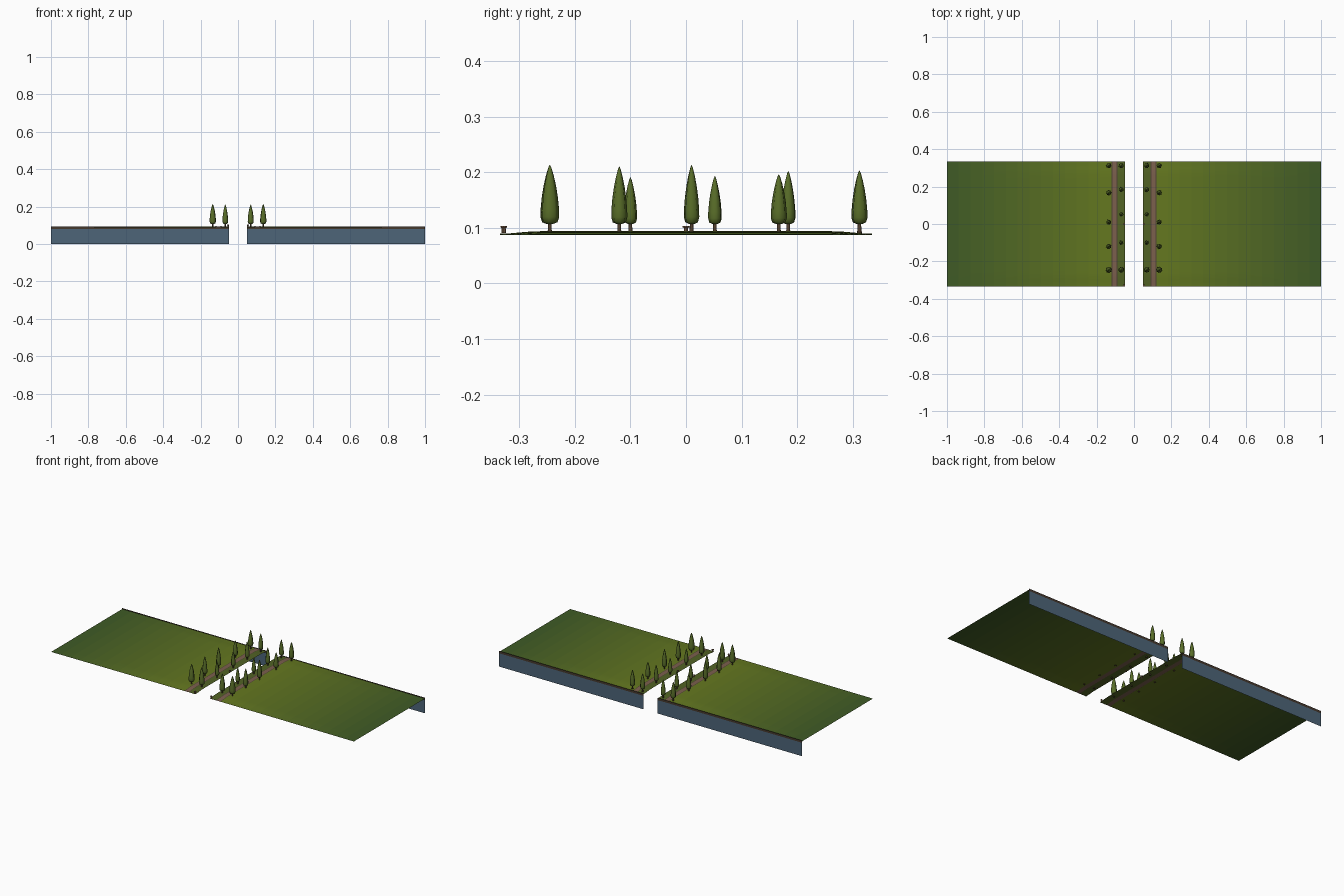
import bpy, bmesh, math, random

if "Cube" in bpy.data.objects:
    bpy.data.objects.remove(bpy.data.objects["Cube"])

random.seed(4)
Y = 0.335          # half depth of the land
INNER = 0.047      # half width of the open channel


def material(name, r, g, b):
    m = bpy.data.materials.new(name)
    m.diffuse_color = (r, g, b, 1)
    m.use_nodes = True
    m.node_tree.nodes["Principled BSDF"].inputs["Base Color"].default_value = m.diffuse_color
    return m


WALL = material("wall_blue", 0.075, 0.13, 0.19)
EARTH = material("earth", 0.06, 0.04, 0.027)
PATH = material("path_dirt", 0.20, 0.115, 0.075)
KERB = material("kerb", 0.08, 0.055, 0.035)
VERGE = material("verge_grass", 0.085, 0.125, 0.018)
LEAF = material("leaf", 0.10, 0.155, 0.022)
BARK = material("bark", 0.075, 0.045, 0.025)
WOOD = material("post_wood", 0.24, 0.14, 0.08)
BANDS = 14
FIELD = []
for i in range(BANDS):
    t = i / (BANDS - 1)
    FIELD.append(material(f"field_{i}", 0.13 - 0.08 * t, 0.19 - 0.085 * t, 0.014 + 0.005 * t))


def build(name, verts, faces, mats, smooth=False, mat_of=None):
    me = bpy.data.meshes.new(name)
    me.from_pydata(verts, [], faces)
    for m in mats:
        me.materials.append(m)
    for i, p in enumerate(me.polygons):
        p.use_smooth = smooth
        if mat_of:
            p.material_index = mat_of(i)
    ob = bpy.data.objects.new(name, me)
    bpy.context.collection.objects.link(ob)
    return ob


def height(x, y):
    # gentle fall toward the outer ends and the front and back edges
    fx = 1 - max(0, (abs(x) - 0.12) / 0.88) ** 1.3
    fy = min(1, (Y - abs(y)) / 0.07)
    fy = fy * fy * (3 - 2 * fy)
    return 0.0875 + 0.0065 * fx * (0.3 + 0.7 * fy)


def sheet(name, xs, ys, mats, lift=0.0, mat_of=None):
    # ground strip that follows the land height, normals upward
    verts = [(x, y, height(x, y) + lift) for x in xs for y in ys]
    n, faces = len(ys), []
    up = xs[-1] > xs[0]
    for i in range(len(xs) - 1):
        for j in range(n - 1):
            f = (i * n + j, (i + 1) * n + j, (i + 1) * n + j + 1, i * n + j + 1)
            faces.append(f if up else f[::-1])
    return build(name, verts, faces, mats, True, mat_of)


def lathe(name, profile, sides, mat, loc, lobe=0.0, smooth=True):
    # turned shape, optionally with alternating lobes round the outline
    verts, faces = [], []
    turn = random.uniform(0, math.tau)
    for r, z in profile:
        for k in range(sides):
            a = math.tau * k / sides + turn
            q = r * (1 - lobe * (k % 2))
            verts.append((loc[0] + q * math.cos(a), loc[1] + q * math.sin(a), loc[2] + z))
    for i in range(len(profile) - 1):
        for k in range(sides):
            m = (k + 1) % sides
            faces.append((i * sides + k, i * sides + m, (i + 1) * sides + m, (i + 1) * sides + k))
    faces.append(tuple(reversed(range(sides))))
    faces.append(tuple(range((len(profile) - 1) * sides, len(profile) * sides)))
    return build(name, verts, faces, [mat], smooth)


def upright(name, x0, x1, y, z0, z1, mat):
    lo, hi = sorted((x0, x1))
    return build(name, [(hi, y, z0), (lo, y, z0), (lo, y, z1), (hi, y, z1)], [(0, 1, 2, 3)], [mat])


# cypress crown profile: radius share, height share
CROWN = [(0.35, 0), (0.82, 0.03), (1, 0.12), (0.98, 0.25), (0.86, 0.45),
         (0.66, 0.65), (0.42, 0.82), (0.18, 0.95), (0.03, 1)]
# x, y, top, crown radius
TREES = [(0.135, 0.312, 0.203, 0.0145), (0.135, 0.167, 0.196, 0.0145),
         (0.135, 0.010, 0.213, 0.0140), (0.135, -0.120, 0.210, 0.0145),
         (0.135, -0.245, 0.213, 0.0170), (0.068, 0.312, 0.200, 0.0140),
         (0.068, 0.184, 0.202, 0.0135), (0.068, 0.052, 0.193, 0.0125),
         (0.068, -0.100, 0.191, 0.0120), (0.068, -0.245, 0.211, 0.0160)]
YS = [-Y + 2 * Y * j / 36 for j in range(37)]

for s, side in ((-1, "left"), (1, "right")):
    # grass field with a colour fade outward
    xs = [s * (0.118 + 0.882 * i / BANDS) for i in range(BANDS + 1)]
    sheet(f"{side}_field", xs, YS, FIELD, mat_of=lambda i: i // 36)
    # path, its kerbs and the verge beside the channel
    sheet(f"{side}_path", [s * 0.091, s * 0.118], YS, [PATH], 0.0004)
    for x in (0.091, 0.118):
        sheet(f"{side}_kerb", [s * (x - 0.002), s * (x + 0.002)], YS, [KERB], 0.001)
    sheet(f"{side}_verge", [s * INNER, s * 0.07, s * 0.091], YS, [VERGE])

    # back wall with an earth strip on top
    upright(f"{side}_back_wall", s * INNER, s, Y, 0, 0.08, WALL)
    upright(f"{side}_earth_strip", s * INNER, s, Y, 0.079, 0.0935, EARTH)

    # cypress trees
    for x, y, top, r in TREES:
        base = 0.107
        lathe(f"{side}_crown", [(r * a, (top - base) * b) for a, b in CROWN],
              16, LEAF, (s * x, y, base), 0.16)
        lathe(f"{side}_trunk", [(0.005, 0), (0.0035, 0.006), (0.003, 0.022)],
              8, BARK, (s * x, y, 0.09))

    # mooring posts at the channel edge
    for y in (-0.328, 0.0):
        lathe(f"{side}_mooring_post", [(0.0042, 0), (0.0038, 0.009), (0.006, 0.0105), (0.006, 0.013)],
              10, WOOD, (s * 0.053, y, 0.0905), smooth=False)
